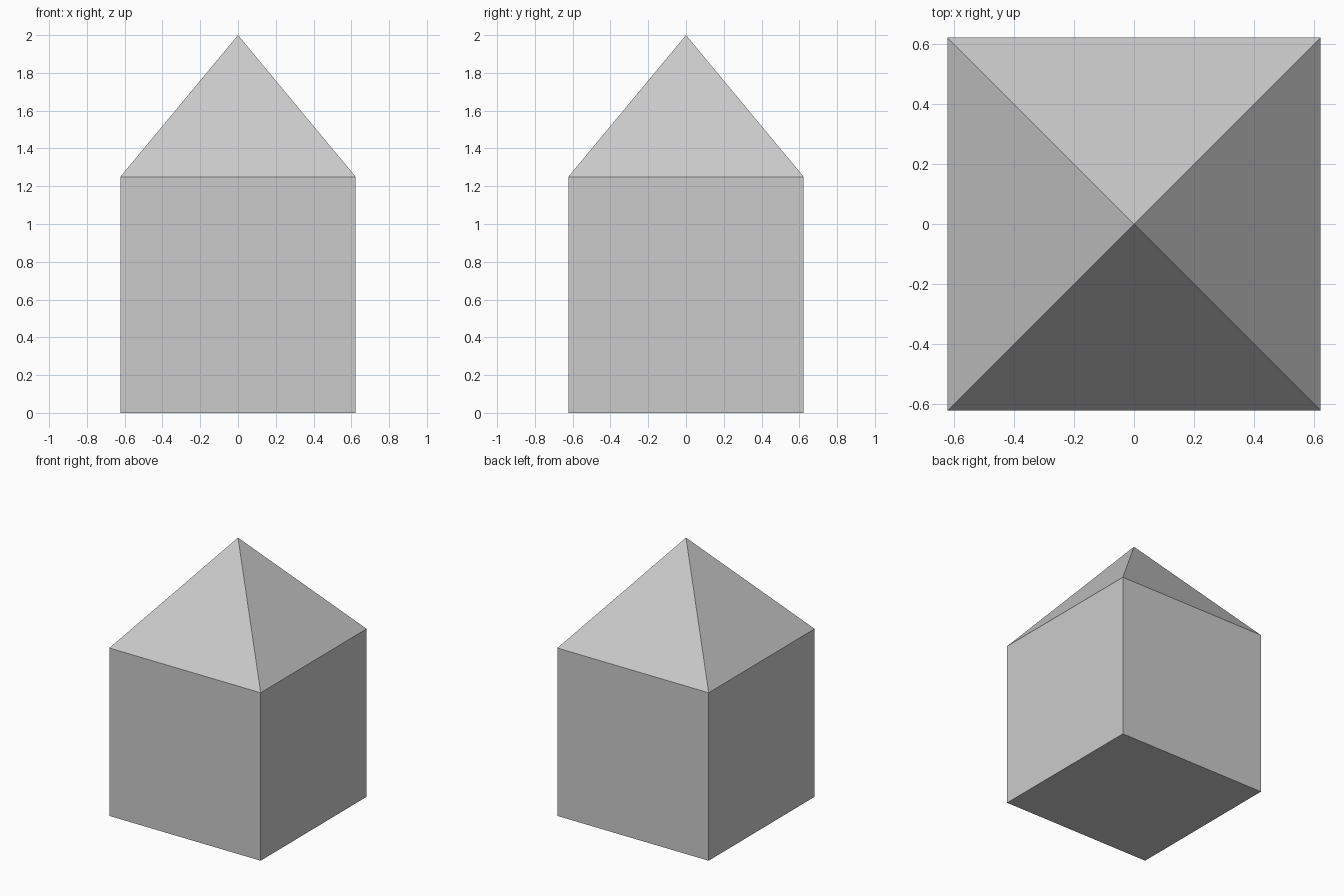
import bpy
import bmesh

if "Cube" in bpy.data.objects:
    bpy.data.objects.remove(bpy.data.objects["Cube"])

HALF = 0.623      # half width of the square plan
EAVES = 1.25      # top of the walls
PEAK = 2.0        # tip of the roof

bm = bmesh.new()

# Square block standing on the ground
bmesh.ops.create_cube(bm, size=1)
bmesh.ops.translate(bm, verts=bm.verts, vec=(0, 0, 0.5))
bmesh.ops.scale(bm, verts=bm.verts, vec=(2 * HALF, 2 * HALF, EAVES))

# Top face split at its centre and raised into a pyramid roof
bm.normal_update()
top = max(bm.faces, key=lambda f: f.calc_center_median().z)
tip = bmesh.ops.poke(bm, faces=[top])["verts"][0]
tip.co = (0, 0, PEAK)
bmesh.ops.recalc_face_normals(bm, faces=bm.faces)

mesh = bpy.data.meshes.new("block_with_pyramid_roof")
bm.to_mesh(mesh)
bm.free()
obj = bpy.data.objects.new("block_with_pyramid_roof", mesh)
bpy.context.collection.objects.link(obj)
